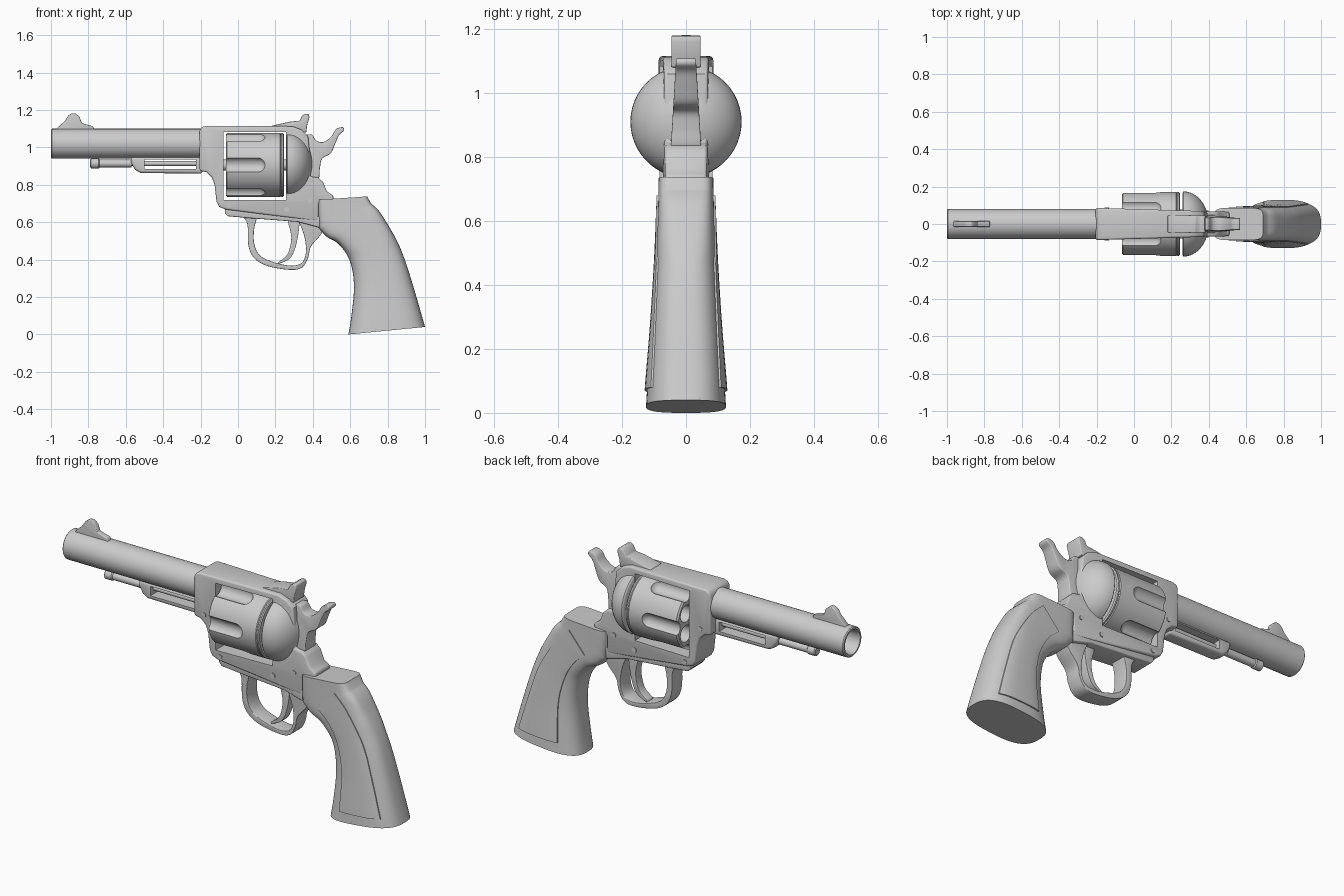
import bpy, bmesh
from math import sin, cos, pi, copysign
from mathutils import Vector


def make(name, verts, faces, bevel=0.0):
    me = bpy.data.meshes.new(name)
    me.from_pydata(verts, [], faces)
    bm = bmesh.new()
    bm.from_mesh(me)
    bmesh.ops.remove_doubles(bm, verts=bm.verts, dist=1e-5)
    bmesh.ops.recalc_face_normals(bm, faces=bm.faces)
    bm.to_mesh(me)
    bm.free()
    ob = bpy.data.objects.new(name, me)
    bpy.context.collection.objects.link(ob)
    if bevel:
        m = ob.modifiers.new("bevel", 'BEVEL')
        m.width, m.segments, m.limit_method, m.angle_limit = bevel, 3, 'ANGLE', 0.7
        apply(ob, m)
    return ob


def apply(ob, mod):
    bpy.context.view_layer.objects.active = ob
    bpy.ops.object.modifier_apply(modifier=mod.name)


def boolean(ob, cutter, op='DIFFERENCE'):
    m = ob.modifiers.new("cut", 'BOOLEAN')
    m.operation, m.solver, m.object = op, 'EXACT', cutter
    apply(ob, m)
    bpy.data.objects.remove(cutter)


def spline(pts, n=5, closed=True):
    """Catmull-Rom resampling of points of any dimension."""
    pts = [Vector(p) for p in pts]
    k, out = len(pts), []
    for i in range(k if closed else k - 1):
        idx = [(i + j) % k if closed else min(max(i + j, 0), k - 1) for j in (-1, 0, 1, 2)]
        a, b, c, d = [pts[j] for j in idx]
        for s in range(n):
            t = s / n
            out.append(0.5 * (2 * b + (c - a) * t + (2 * a - 5 * b + 4 * c - d) * t * t
                              + (3 * b - a - 3 * c + d) * t ** 3))
    return out if closed else out + [pts[-1]]


def plate(name, pts, width, bevel=0.0):
    """Side outline in x, z given thickness; width is half-width or a function."""
    w = width if callable(width) else lambda x, z: width
    n = len(pts)
    v = [(x, s * w(x, z), z) for s in (-1, 1) for x, z in pts]
    f = [(i, (i + 1) % n, n + (i + 1) % n, n + i) for i in range(n)]
    return make(name, v, f + [tuple(range(n)), tuple(range(n, 2 * n))], bevel)


def lathe(name, pts, z, y=0.0, segs=48):
    """Closed solid turned about an axis along x from (x, radius) points."""
    v = [(x, y + r * cos(2 * pi * j / segs), z + r * sin(2 * pi * j / segs))
         for x, r in pts for j in range(segs)]
    f = [(i * segs + j, i * segs + (j + 1) % segs, (i + 1) * segs + (j + 1) % segs, (i + 1) * segs + j)
         for i in range(len(pts) - 1) for j in range(segs)]
    last = (len(pts) - 1) * segs
    f += [tuple(range(segs)), tuple(range(last, last + segs))]
    return make(name, v, f)


def box(x0, x1, z0, z1):
    return plate("cutter", [(x0, z0), (x1, z0), (x1, z1), (x0, z1)], 0.4)


# Barrel with open bore, and front sight
lathe("barrel", [(-0.3, 0.06), (-0.985, 0.06), (-1, 0.066), (-1, 0.075), (-0.995, 0.08), (-0.15, 0.08)], 1.02)
plate("front_sight", [(-0.97, 1.085), (-0.965, 1.105), (-0.925, 1.143), (-0.908, 1.17), (-0.89, 1.182),
                      (-0.868, 1.182), (-0.848, 1.165), (-0.835, 1.13), (-0.775, 1.113), (-0.765, 1.085)],
      0.015, 0.004)

# Rod and its slotted housing under the barrel
lathe("rod", [(-0.79, 0.02), (-0.785, 0.026), (-0.745, 0.026), (-0.74, 0.021), (-0.57, 0.021),
              (-0.57, 0.014), (-0.19, 0.014)], 0.914, segs=24)
housing = plate("rod_housing", [(-0.575, 0.95), (-0.57, 0.915), (-0.55, 0.88), (-0.52, 0.863), (-0.19, 0.86),
                                (-0.19, 0.95)], 0.038, 0.014)
boolean(housing, box(-0.5, -0.225, 0.885, 0.936))

# Frame with the cylinder window
frame = plate("frame", [(-0.205, 1.09), (-0.195, 1.108), (-0.17, 1.115), (0.29, 1.113), (0.34, 1.095), (0.375, 1.06),
                        (0.385, 0.96), (0.385, 0.845), (0.43, 0.838), (0.455, 0.815), (0.475, 0.765),
                        (0.51, 0.742), (0.51, 0.70), (0.43, 0.70), (0.43, 0.605), (-0.065, 0.668),
                        (-0.1, 0.682), (-0.115, 0.71), (-0.125, 0.80), (-0.14, 0.84), (-0.17, 0.868), (-0.205, 0.875)],
              lambda x, z: 0.086 - 0.03 * (x + 0.2), 0.01)
boolean(frame, box(-0.077, 0.257, 0.72, 1.083))

# Rounded recoil shield
lathe("recoil_shield", [(0.258, 0.165), (0.262, 0.172)]
      + [(0.265 + 0.135 * sin(a * pi / 24), 0.174 * cos(a * pi / 24)) for a in range(12)] + [(0.4, 0.004)], 0.91)

# Fluted cylinder with six chambers, on its axle
drum = lathe("cylinder", [(-0.065, 0.162), (-0.058, 0.171), (0.225, 0.171), (0.229, 0.167), (0.233, 0.171),
                          (0.24, 0.171), (0.245, 0.165)], 0.906, segs=72)
for k in range(6):
    a = k * pi / 3
    flute = [(-0.1, 0.042)] + [(0.105 + 0.042 * sin(t * pi / 12), 0.042 * cos(t * pi / 12)) for t in range(6)]
    boolean(drum, lathe("cutter", flute, 0.906 + 0.184 * sin(a), 0.184 * cos(a), 24))
    a += pi / 6
    boolean(drum, lathe("cutter", [(-0.1, 0.045), (0.18, 0.045)], 0.906 + 0.108 * sin(a), 0.108 * cos(a), 24))
lathe("cylinder_axle", [(-0.12, 0.03), (0.3, 0.03)], 0.906, segs=24)

# Rear sight
plate("rear_sight", [(0.18, 1.10), (0.18, 1.116), (0.28, 1.138), (0.33, 1.143), (0.345, 1.172), (0.36, 1.18),
                     (0.378, 1.178), (0.382, 1.16), (0.37, 1.12), (0.365, 1.08)], 0.046, 0.004)

# Hammer, narrowing towards the thumb spur
plate("hammer", spline([(0.34, 0.80), (0.34, 1.03), (0.39, 1.07), (0.42, 1.035), (0.46, 1.03), (0.50, 1.06),
                        (0.525, 1.098), (0.56, 1.108), (0.566, 1.09), (0.54, 1.065), (0.52, 1.02),
                        (0.495, 0.968), (0.45, 0.94), (0.438, 0.89), (0.425, 0.82)]),
      lambda x, z: 0.047 - 0.06 * (z - 0.84), 0.004)

# Trigger guard, its mounting plate, and the trigger
plate("guard_plate", [(-0.072, 0.69), (-0.07, 0.65), (-0.055, 0.632), (0.06, 0.622), (0.32, 0.602),
                      (0.44, 0.57), (0.44, 0.63)], 0.066, 0.006)
outer = [(0.02, 0.635), (0.05, 0.59), (0.055, 0.48), (0.085, 0.41), (0.16, 0.365), (0.285, 0.345),
         (0.345, 0.36), (0.375, 0.41), (0.39, 0.47), (0.44, 0.53), (0.48, 0.6)]
inner = [(0.315, 0.625), (0.35, 0.54), (0.364, 0.46), (0.353, 0.40), (0.325, 0.374), (0.27, 0.369),
         (0.19, 0.387), (0.12, 0.42), (0.088, 0.48), (0.086, 0.56), (0.105, 0.635)]
plate("trigger_guard", spline(outer, 5, False) + spline(inner, 5, False), 0.045, 0.006)
plate("trigger", spline([(0.265, 0.63), (0.285, 0.52), (0.265, 0.43), (0.218, 0.388), (0.225, 0.38),
                         (0.285, 0.415), (0.318, 0.51), (0.325, 0.63)]), 0.025, 0.004)

# Grip: rounded sections lofted from front point to back point; columns are xf, zf, xb, zb
sections = [(0.428, 0.72, 0.69, 0.738), (0.43, 0.57, 0.712, 0.70), (0.475, 0.522, 0.75, 0.665),
            (0.53, 0.49, 0.79, 0.605), (0.58, 0.43, 0.848, 0.505), (0.61, 0.35, 0.89, 0.405),
            (0.62, 0.24, 0.935, 0.265), (0.605, 0.09, 0.98, 0.11), (0.59, 0.0, 1.0, 0.04)]
widths = [0.086, 0.087, 0.089, 0.091, 0.095, 0.1, 0.108, 0.12, 0.125]


def grip(name, scale=1.0, bevel=0.0):
    rows = sections[:1] + [tuple(p) for p in spline(sections[1:], 4, False)]
    ws = [widths[0]] + [p[0] for p in spline([(w, 0) for w in widths[1:]], 4, False)]
    segs, v = 48, []
    for i, ((xf, zf, xb, zb), w) in enumerate(zip(rows, ws)):
        e = 2 / (6 - 3.2 * min(1, i / 14))
        for j in range(segs):
            c, s = cos(2 * pi * j / segs), sin(2 * pi * j / segs)
            t = 0.5 + 0.5 * copysign(abs(c) ** e, c)
            v.append((xf + (xb - xf) * t, scale * w * copysign(abs(s) ** e, s), zf + (zb - zf) * t))
    n = len(rows)
    f = [(i * segs + j, i * segs + (j + 1) % segs, (i + 1) * segs + (j + 1) % segs, (i + 1) * segs + j)
         for i in range(n - 1) for j in range(segs)]
    f += [tuple(range(segs)), tuple(range((n - 1) * segs, n * segs))]
    return make(name, v, f, bevel)


grip("grip")

# Raised grip panels on both sides
front_edge = spline([(0.545, 0.57), (0.61, 0.51), (0.665, 0.41), (0.695, 0.27), (0.69, 0.065)], 5, False)
back_edge = spline([(0.93, 0.08), (0.875, 0.27), (0.815, 0.445), (0.715, 0.605), (0.64, 0.68)], 5, False)
panels = plate("grip_panels", front_edge + back_edge, 0.3)
boolean(panels, grip("cutter", 1.06), 'INTERSECT')

# Frame pins
for i, (x, z, r) in enumerate([(-0.05, 0.69, 0.012), (0.26, 0.668, 0.014), (0.385, 0.715, 0.012), (-0.145, 0.895, 0.012)]):
    half = 0.086 - 0.03 * (x + 0.2) + 0.004
    bpy.ops.mesh.primitive_cylinder_add(vertices=20, radius=r, depth=2 * half, location=(x, 0, z),
                                        rotation=(pi / 2, 0, 0))
    bpy.context.object.name = f"frame_pin_{i + 1}"

# Smooth shading with crisp edges
bpy.ops.object.select_all(action='SELECT')
bpy.ops.object.shade_smooth_by_angle(angle=0.6)
